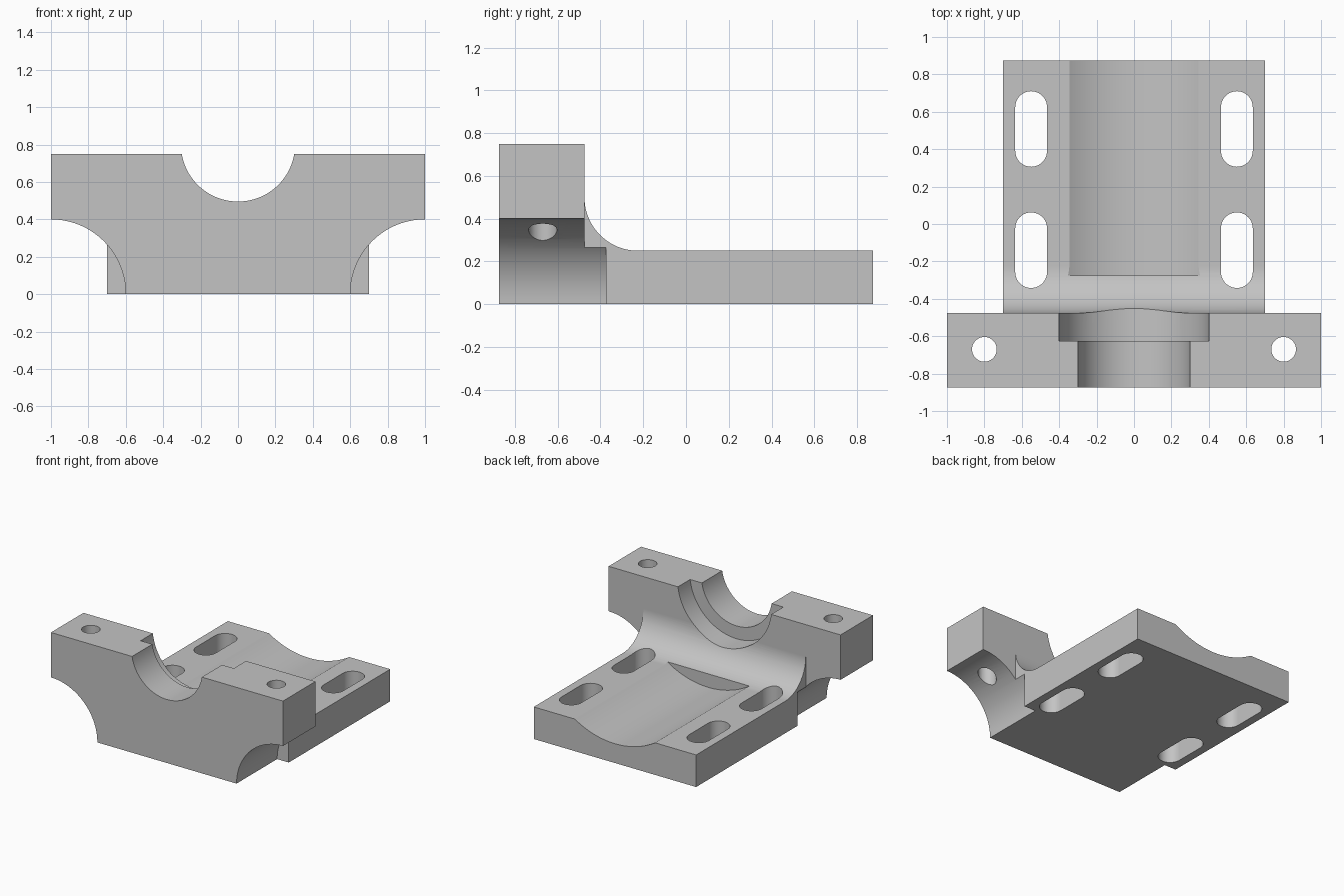
import bpy, bmesh
from math import cos, sin, pi

cube = bpy.data.objects.get("Cube")
if cube:
    bpy.data.objects.remove(cube, do_unlink=True)

AXIS_Z = 0.8      # height of the shaft axis
WALL_Y = -0.475   # rear face of the upright
FRONT, BACK = -0.875, 0.875


def arc(cx, cy, r, a0, a1, n):
    """Points on an arc, both ends included."""
    return [(cx + r * cos(a0 + (a1 - a0) * i / n),
             cy + r * sin(a0 + (a1 - a0) * i / n)) for i in range(n + 1)]


def circle(cx, cy, r, n=64):
    return arc(cx, cy, r, 0, 2 * pi, n)[:-1]


def prism(name, outline, axis, lo, hi):
    """Extrude a closed 2D outline along one axis."""
    place = {"X": lambda p, d: (d, p[0], p[1]),
             "Y": lambda p, d: (p[0], d, p[1]),
             "Z": lambda p, d: (p[0], p[1], d)}[axis]
    bm = bmesh.new()
    a = [bm.verts.new(place(p, lo)) for p in outline]
    b = [bm.verts.new(place(p, hi)) for p in outline]
    bm.faces.new(a)
    bm.faces.new(b)
    for i in range(len(a)):
        j = (i + 1) % len(a)
        bm.faces.new((a[i], a[j], b[j], b[i]))
    bmesh.ops.recalc_face_normals(bm, faces=bm.faces)
    mesh = bpy.data.meshes.new(name)
    bm.to_mesh(mesh)
    bm.free()
    ob = bpy.data.objects.new(name, mesh)
    bpy.context.collection.objects.link(ob)
    return ob


def combine(target, other, operation):
    """Apply a boolean and discard the helper."""
    other.hide_render = True
    mod = target.modifiers.new(operation.title(), "BOOLEAN")
    mod.operation, mod.solver, mod.object = operation, "EXACT", other
    bpy.context.view_layer.objects.active = target
    bpy.ops.object.modifier_apply(modifier=mod.name)
    bpy.data.objects.remove(other, do_unlink=True)


# Upright bearing block
body = prism("bearing_bracket", [(-1, 0), (1, 0), (1, 0.75), (-1, 0.75)],
             "Y", FRONT, WALL_Y)

# Base plate with the concave fillet that meets the upright
fillet = arc(WALL_Y + 0.25, 0.5, 0.25, -pi / 2, -pi, 20)
base = prism("base_plate",
             [(-0.6, 0), (BACK, 0), (BACK, 0.25)] + fillet + [(-0.6, 0.5)],
             "X", -0.7, 0.7)
combine(body, base, "UNION")

# Shaft bore, counterbore and shallow channel along the base
for name, r, lo, hi in (("shaft_bore", 0.305, -1, -0.5),
                        ("counterbore", 0.405, -0.625, -0.2),
                        ("base_channel", 0.65, -0.275, 1)):
    combine(body, prism(name, circle(0, AXIS_Z, r, 96), "Y", lo, hi), "DIFFERENCE")

for side in (-1, 1):
    # Rounded lower corners, running a little way into the base
    combine(body, prism("corner_scoop", circle(side, 0, 0.4, 80), "Y", -1, -0.375),
            "DIFFERENCE")
    # Bolt holes through the ears
    combine(body, prism("bolt_hole", circle(side * 0.8, -0.67, 0.066, 48), "Z", 0.1, 1),
            "DIFFERENCE")
    # Mounting slots through the base
    for y in (-0.14, 0.508):
        x, r, half = side * 0.55, 0.085, 0.117
        slot = arc(x, y + half, r, 0, pi, 20) + arc(x, y - half, r, pi, 2 * pi, 20)
        combine(body, prism("mounting_slot", slot, "Z", -0.1, 0.9), "DIFFERENCE")

# Material
grey = bpy.data.materials.new("light grey metal")
grey.use_nodes = True
colour = (0.55, 0.55, 0.55, 1)
grey.diffuse_color = colour
for node in grey.node_tree.nodes:
    if node.type == "BSDF_PRINCIPLED":
        node.inputs["Base Color"].default_value = colour
body.data.materials.clear()
body.data.materials.append(grey)

# Smooth curves with crisp edges and flat faces
bpy.ops.object.select_all(action="DESELECT")
body.select_set(True)
bpy.context.view_layer.objects.active = body
bpy.ops.object.shade_smooth_by_angle(angle=pi / 6)
weighted = body.modifiers.new("Weighted Normals", "WEIGHTED_NORMAL")
weighted.keep_sharp = True
